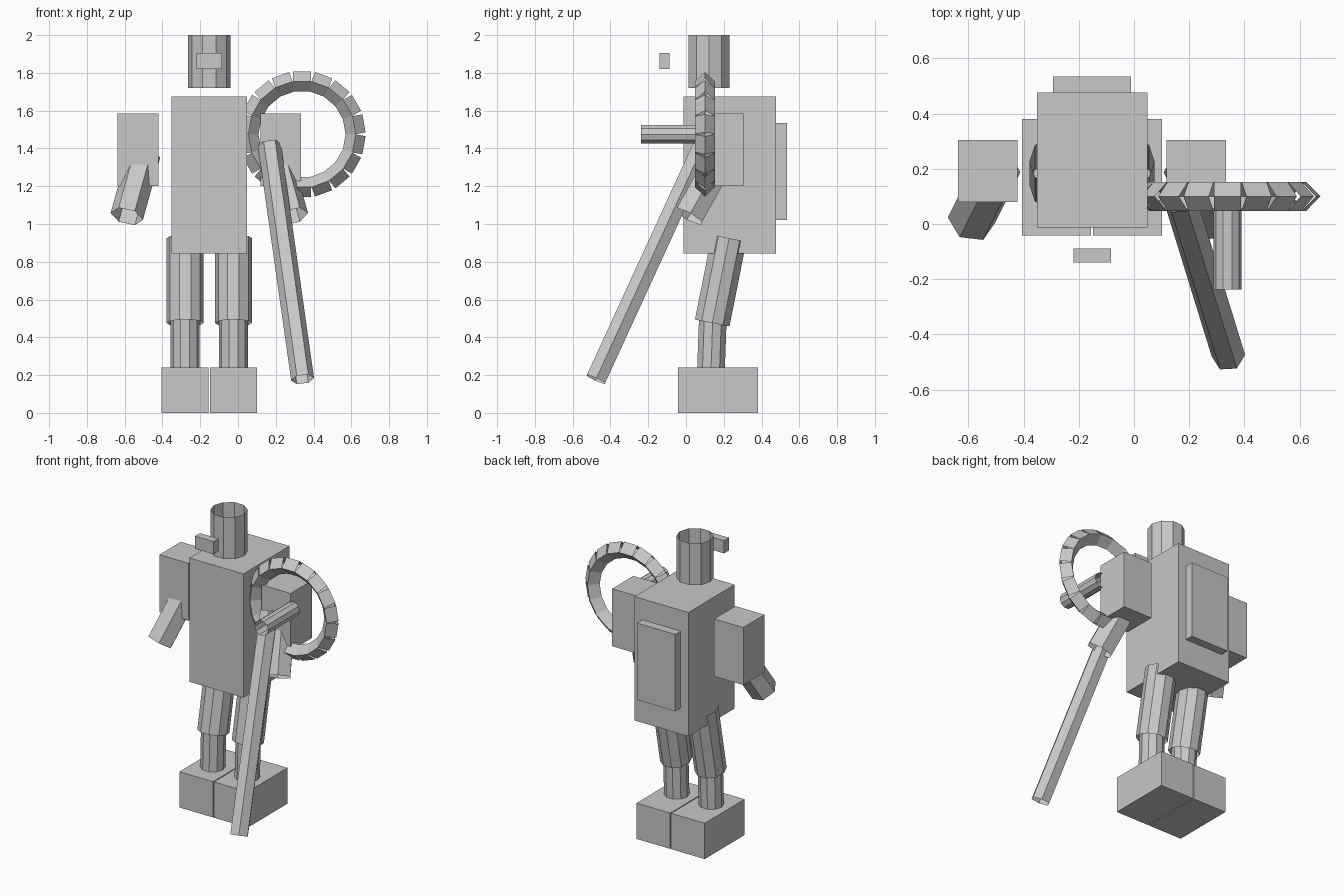
import bpy
import math
from mathutils import Vector

cube = bpy.data.objects.get("Cube")
if cube:
    bpy.data.objects.remove(cube, do_unlink=True)

grey = bpy.data.materials.new("plain grey")
grey.use_nodes = True
colour = (0.58, 0.58, 0.58, 1)
grey.diffuse_color = colour
grey.node_tree.nodes["Principled BSDF"].inputs["Base Color"].default_value = colour

MID = -0.152  # centre line of the body


def make(name, verts, faces):
    mesh = bpy.data.meshes.new(name)
    mesh.from_pydata(verts, [], faces)
    mesh.materials.append(grey)
    obj = bpy.data.objects.new(name, mesh)
    bpy.context.collection.objects.link(obj)
    return obj


def box(name, low, high):
    """Closed box between two opposite corners."""
    verts = [(x, y, z) for x in (low[0], high[0])
             for y in (low[1], high[1]) for z in (low[2], high[2])]
    faces = [(0, 1, 3, 2), (4, 6, 7, 5), (0, 4, 5, 1),
             (2, 3, 7, 6), (0, 2, 6, 4), (1, 5, 7, 3)]
    return make(name, verts, faces)


def tube_geometry(start, end, radius, sides, ref):
    """Open-ended prism with one corner pointing along ref."""
    start, end = Vector(start), Vector(end)
    axis = (end - start).normalized()
    u = (ref - axis * ref.dot(axis)).normalized()
    v = axis.cross(u)
    rim = [radius * (u * math.cos(a) + v * math.sin(a))
           for a in (math.tau * i / sides for i in range(sides))]
    verts = [start + r for r in rim] + [end + r for r in rim]
    faces = [(i, (i + 1) % sides, (i + 1) % sides + sides, i + sides)
             for i in range(sides)]
    return verts, faces


def tube(name, start, end, radius, sides, ref=Vector((1, 0, 0))):
    return make(name, *tube_geometry(start, end, radius, sides, ref))


# Body, back plate, head and face plate
box("torso", (MID - 0.2, -0.012, 0.845), (MID + 0.2, 0.477, 1.675))
box("back_plate", (MID - 0.142, 0.477, 1.02), (MID + 0.142, 0.534, 1.535))
tube("head", (MID, 0.122, 1.72), (MID, 0.122, 2), 0.113, 10)
box("face_plate", (MID - 0.068, -0.14, 1.82), (MID + 0.068, -0.088, 1.905))

# Arms and legs, mirrored about the body's centre line
for side, s in (("right", -1), ("left", 1)):
    arm, leg = MID + s * 0.378, MID + s * 0.128
    box(side + "_upper_arm", (arm - 0.108, 0.08, 1.2), (arm + 0.108, 0.305, 1.585))
    tube(side + "_forearm", (MID + s * 0.437, 0.014, 1.04),
         (MID + s * 0.345, 0.198, 1.37), 0.088, 6)
    tube(side + "_thigh", (leg, 0.139, 0.476), (leg, 0.228, 0.925), 0.098, 10)
    tube(side + "_shin", (leg, 0.132, 0.22), (leg, 0.142, 0.5), 0.077, 10)
    box(side + "_foot", (leg - 0.125, -0.042, 0), (leg + 0.125, 0.38, 0.24))

# Long staff held in the left hand
tube("staff", (0.342, -0.477, 0.178), (0.166, 0.093, 1.42), 0.061, 6)

# Ring of straight square segments around a short rod
hub = Vector((0.339, 0.1, 1.475))
tube("hub_rod", hub + Vector((0, -0.337, 0)), hub, 0.051, 10)
SEGMENTS, RING, HALF = 18, 0.28, 0.0485
verts, faces = [], []
for k in range(SEGMENTS):
    a = math.tau * k / SEGMENTS
    centre = hub + RING * Vector((math.sin(a), 0, math.cos(a)))
    along = HALF * Vector((math.cos(a), 0, -math.sin(a)))
    part, quads = tube_geometry(centre - along, centre + along, 0.053, 4,
                                Vector((0, 1, 0)))
    faces += [[i + len(verts) for i in q] for q in quads]
    verts += part
make("ring", verts, faces)
